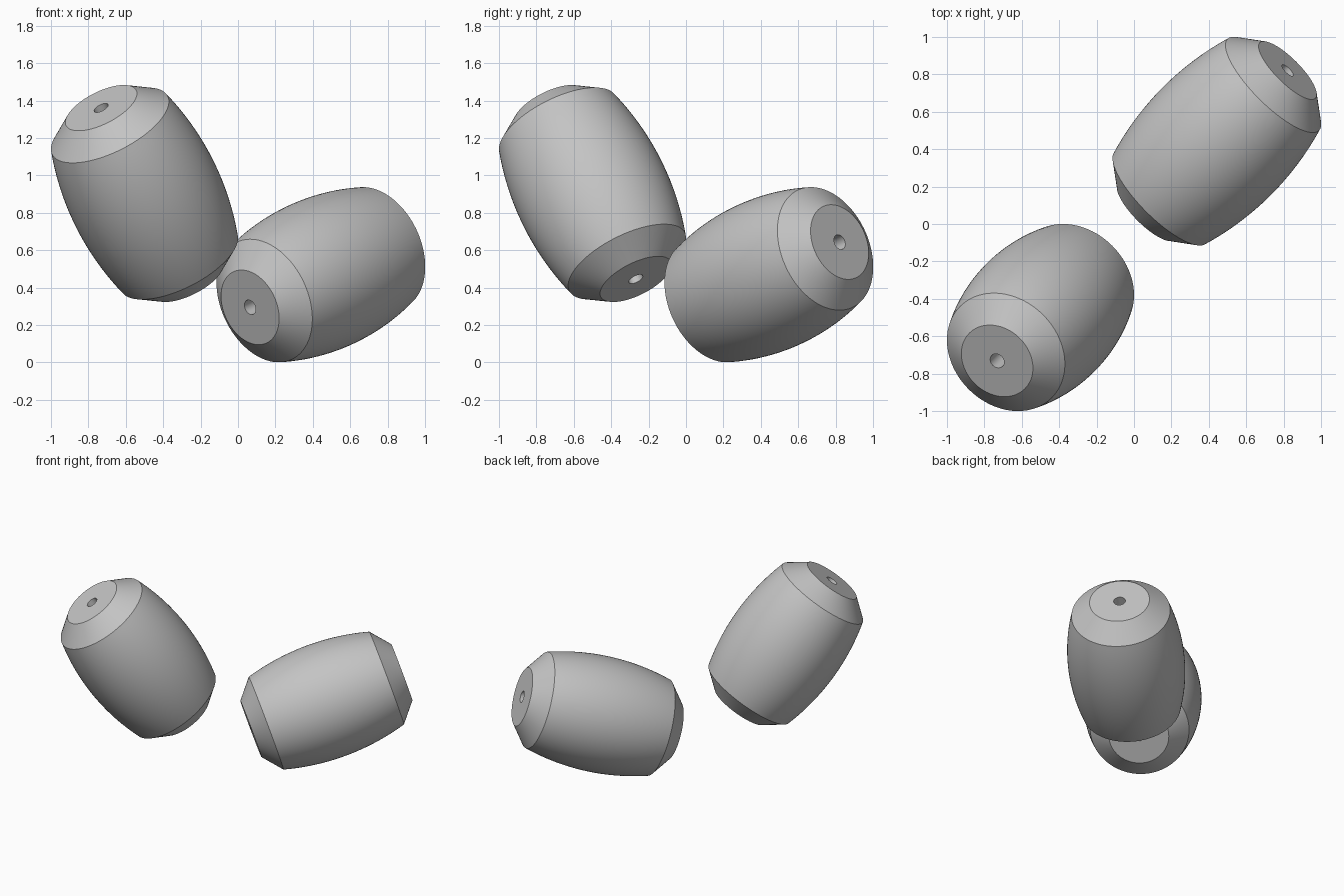
import bpy, bmesh, math
from mathutils import Vector

cube = bpy.data.objects.get("Cube")
if cube:
    bpy.data.objects.remove(cube, do_unlink=True)

# Shared bead dimensions
HALF, CAP_R, HOLE_R = 0.563, 0.21, 0.041
RIM_Z, RIM_R, BELLY_R = 0.449, 0.346, 0.408
ARC_STEPS, SIDES = 24, 96

grey = bpy.data.materials.new("plain_grey")
grey.use_nodes = True
color = (0.55, 0.55, 0.55, 1)
grey.diffuse_color = color
grey.node_tree.nodes["Principled BSDF"].inputs["Base Color"].default_value = color


def bead_profile():
    """Closed half section: flat cap, bevel, bulging side, bevel, cap, bore."""
    sag = BELLY_R - RIM_R
    arc_r = (RIM_Z ** 2 + sag ** 2) / (2 * sag)
    sweep = math.asin(RIM_Z / arc_r)
    side = []
    for i in range(ARC_STEPS + 1):
        a = sweep * (2 * i / ARC_STEPS - 1)
        side.append((BELLY_R - arc_r * (1 - math.cos(a)), arc_r * math.sin(a)))
    return [(HOLE_R, -HALF), (CAP_R, -HALF), *side, (CAP_R, HALF), (HOLE_R, HALF)]


def make_bead(name, centre, axis):
    bm = bmesh.new()
    ring = [bm.verts.new((r, 0, z)) for r, z in bead_profile()]
    edges = [bm.edges.new((a, b)) for a, b in zip(ring, ring[1:] + ring[:1])]
    bmesh.ops.spin(bm, geom=ring + edges, cent=(0, 0, 0), axis=(0, 0, 1),
                   angle=math.tau, steps=SIDES, use_duplicate=False)
    bmesh.ops.remove_doubles(bm, verts=bm.verts, dist=0.0001)
    bmesh.ops.recalc_face_normals(bm, faces=bm.faces)
    mesh = bpy.data.meshes.new(name)
    bm.to_mesh(mesh)
    bm.free()
    mesh.materials.append(grey)
    bead = bpy.data.objects.new(name, mesh)
    bpy.context.collection.objects.link(bead)
    bead.location = centre
    bead.rotation_euler = Vector(axis).to_track_quat('Z', 'Y').to_euler()
    bpy.ops.object.select_all(action='DESELECT')
    bead.select_set(True)
    bpy.context.view_layer.objects.active = bead
    bpy.ops.object.shade_smooth_by_angle(angle=math.radians(25))


# Steep bead and shallow bead, both lying in the diagonal plane
make_bead("upright_bead", (-0.5, -0.5, 0.903), (-0.41, -0.41, 0.81))
make_bead("leaning_bead", (0.443, 0.443, 0.469), (0.672, 0.672, 0.31))
